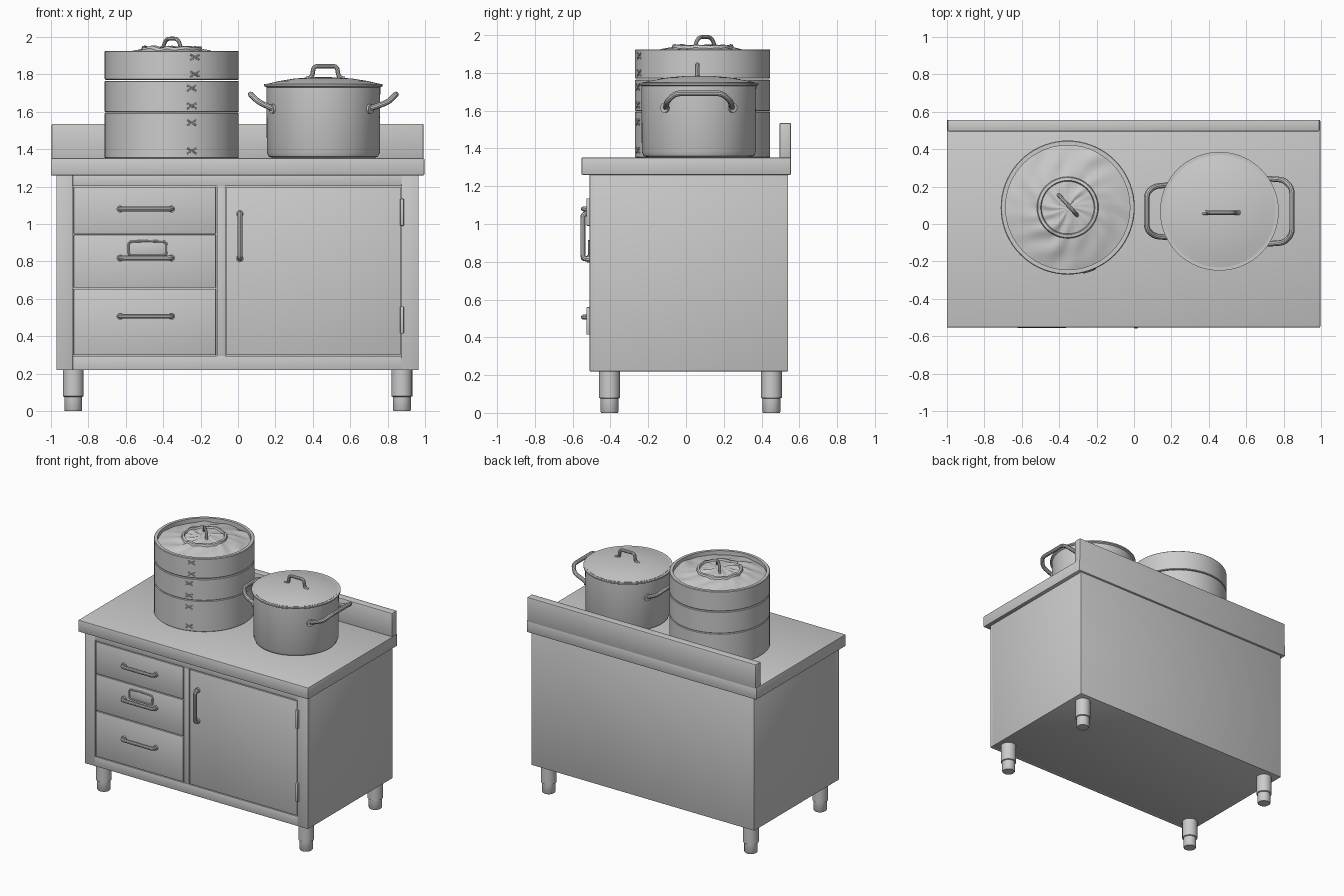
import bpy, bmesh, math, random
from mathutils import Vector

random.seed(4)
if "Cube" in bpy.data.objects:
    bpy.data.objects.remove(bpy.data.objects["Cube"], do_unlink=True)

steel = bpy.data.materials.new("light_grey")
steel.use_nodes = True
GREY = (0.6, 0.6, 0.6, 1)
steel.diffuse_color = GREY
steel.node_tree.nodes["Principled BSDF"].inputs["Base Color"].default_value = GREY


def finish(name, bm, smooth=False):
    bmesh.ops.recalc_face_normals(bm, faces=bm.faces)
    mesh = bpy.data.meshes.new(name)
    bm.to_mesh(mesh)
    bm.free()
    mesh.materials.append(steel)
    obj = bpy.data.objects.new(name, mesh)
    bpy.context.collection.objects.link(obj)
    if smooth:
        bpy.ops.object.select_all(action="DESELECT")
        obj.select_set(True)
        bpy.context.view_layer.objects.active = obj
        bpy.ops.object.shade_smooth_by_angle(angle=math.radians(35))
    return obj


def box(name, x, y, z, bevel=0.005):
    bm = bmesh.new()
    bmesh.ops.create_cube(bm, size=1)
    for v in bm.verts:
        v.co = [a + (b - a) * (c + 0.5) for (a, b), c in zip((x, y, z), v.co)]
    if bevel:
        bmesh.ops.bevel(bm, geom=bm.edges[:], offset=bevel, segments=2,
                        profile=0.5, affect="EDGES")
    return finish(name, bm, True)


def lathe(name, profile, x, y, sides=64, lift=None):
    """Turn (radius, height) points around a vertical axis at x, y."""
    bm = bmesh.new()
    rings = []
    for r, z in profile:
        if r == 0:
            rings.append([bm.verts.new((x, y, z))] * sides)
            continue
        ring = []
        for i in range(sides):
            a = math.tau * i / sides
            dz = lift(r, a) if lift else 0
            ring.append(bm.verts.new((x + r * math.cos(a), y + r * math.sin(a), z + dz)))
        rings.append(ring)
    for low, high in zip(rings, rings[1:]):
        for i in range(sides):
            j = (i + 1) % sides
            corners = list(dict.fromkeys((low[i], low[j], high[j], high[i])))
            if len(corners) > 2:
                bm.faces.new(corners)
    return finish(name, bm, True)


def rounded(points, radius, steps=5):
    """Replace the inner corners of a path with short arcs."""
    pts = [Vector(p) for p in points]
    out = [pts[0]]
    for a, b, c in zip(pts, pts[1:], pts[2:]):
        s, e = b + (a - b).normalized() * radius, b + (c - b).normalized() * radius
        for k in range(steps + 1):
            t = k / steps
            out.append(s * (1 - t) ** 2 + b * 2 * t * (1 - t) + e * t * t)
    return out + [pts[-1]]


def tube(name, points, r, corner=0, sides=10):
    pts = rounded(points, corner) if corner else [Vector(p) for p in points]
    bm = bmesh.new()
    rings = []
    for i, p in enumerate(pts):
        d = (pts[min(i + 1, len(pts) - 1)] - pts[max(i - 1, 0)]).normalized()
        if i == 0:
            u = d.orthogonal().normalized()
        u = (u - d * u.dot(d)).normalized()
        w = d.cross(u)
        angles = [math.tau * k / sides for k in range(sides)]
        rings.append([bm.verts.new(p + (u * math.cos(a) + w * math.sin(a)) * r)
                      for a in angles])
    for low, high in zip(rings, rings[1:]):
        for k in range(sides):
            j = (k + 1) % sides
            bm.faces.new((low[k], low[j], high[j], high[k]))
    bm.faces.new(rings[0])
    bm.faces.new(rings[-1])
    return finish(name, bm, True)


# Cabinet carcass with shallow openings for the fronts
FRONT, BACK, LOW, HIGH = -0.51, 0.54, 0.22, 1.265
DEEP = FRONT + 0.02
box("cabinet_body", (-0.97, 0.965), (DEEP, BACK), (LOW, HIGH), 0.003)
for name, x, z in (
        ("left_stile", (-0.97, -0.883), (LOW, HIGH)),
        ("centre_stile", (-0.113, -0.067), (0.295, 1.203)),
        ("right_stile", (0.873, 0.965), (LOW, HIGH)),
        ("bottom_rail", (-0.883, 0.873), (LOW, 0.295)),
        ("top_rail", (-0.883, 0.873), (1.203, HIGH))):
    box(name, x, (FRONT, DEEP + 0.01), z, 0.002)

# Drawer fronts, handles and door
for name, z, grip in (("top_drawer", (0.949, 1.198), 1.08),
                      ("middle_drawer", (0.660, 0.943), 0.818),
                      ("bottom_drawer", (0.300, 0.654), 0.507)):
    box(name, (-0.878, -0.118), (FRONT, DEEP + 0.01), z, 0.003)
    tube(name + "_handle", [(-0.63, FRONT, grip), (-0.63, -0.543, grip),
                            (-0.355, -0.543, grip), (-0.355, FRONT, grip)], 0.013, 0.018)
    for x in (-0.63, -0.355):
        tube(name + "_handle_foot", [(x, FRONT + 0.004, grip), (x, -0.525, grip)], 0.019)
box("door", (-0.062, 0.868), (FRONT, DEEP + 0.01), (0.300, 1.198), 0.003)
tube("door_handle", [(0.01, FRONT, 1.055), (0.01, -0.546, 1.055),
                     (0.01, -0.546, 0.815), (0.01, FRONT, 0.815)], 0.014, 0.022)
for z in (1.055, 0.815):
    tube("door_handle_foot", [(0.01, FRONT + 0.004, z), (0.01, -0.525, z)], 0.02)
for z in (0.415, 0.99):
    box("door_hinge", (0.866, 0.886), (-0.527, FRONT + 0.01), (z, z + 0.145), 0.004)

# Label holder on the middle drawer
box("label_plate", (-0.58, -0.385), (-0.514, FRONT + 0.005), (0.835, 0.905), 0.001)
tube("label_frame", [(-0.485, -0.514, 0.91), (-0.585, -0.514, 0.905), (-0.585, -0.514, 0.832),
                     (-0.382, -0.514, 0.832), (-0.382, -0.514, 0.905),
                     (-0.485, -0.514, 0.91)], 0.006, 0.02)

# Worktop and splashback
box("worktop", (-1, 0.995), (-0.553, 0.556), (1.26, 1.352), 0.006)
box("splashback", (-0.995, 0.99), (0.495, 0.556), (1.34, 1.535), 0.006)

# Stepped legs
for x in (-0.88, 0.875):
    for y in (-0.405, 0.452):
        lathe("leg", [(0, 0), (0.044, 0), (0.048, 0.006), (0.048, 0.077),
                      (0.056, 0.08), (0.056, 0.23), (0, 0.23)], x, y, 24)

# Stacked steamer
SX, SY, SR = -0.354, 0.088, 0.358
for name, z0, z1 in (("lower_steamer_ring", 1.352, 1.595),
                     ("upper_steamer_ring", 1.597, 1.765),
                     ("steamer_top_ring", 1.770, 1.925)):
    inner = SR - 0.026
    lathe(name, [(inner, z0), (SR - 0.004, z0), (SR, z0 + 0.004), (SR, z1 - 0.004),
                 (SR - 0.004, z1), (inner, z1), (inner, z0)], SX, SY, 72)
lathe("steamer_floor", [(0, 1.353), (0.34, 1.353), (0.34, 1.36), (0, 1.36)], SX, SY)

# Crumpled woven lid and its loop handle
waves = [(random.randint(5, 17), random.uniform(15, 60), random.uniform(0, 6)) for _ in range(7)]


def crumple(r, a):
    return 0.0016 * min(1, r / 0.1) * sum(math.sin(n * a + f * r + p) for n, f, p in waves)


dome = [(0.336 * (1 - k / 16), 1.893 + 0.053 * math.sin(math.pi / 2 * k / 16)) for k in range(16)]
lathe("steamer_lid", dome + [(0, 1.948)], SX, SY, 72, crumple)
lathe("steamer_lid_band", [(0.165, 1.93), (0.16, 1.945), (0.145, 1.948), (0.14, 1.935)],
      SX, SY, 48, crumple)
tube("steamer_lid_handle", [(-0.402, 0.155, 1.935), (-0.385, 0.135, 1.99),
                            (-0.32, 0.065, 1.99), (-0.303, 0.045, 1.935)], 0.0105, 0.03)

# Crossed stitches on the steamer wall
for x, z in ((-0.23, 1.89), (-0.23, 1.80), (-0.247, 1.725),
             (-0.247, 1.63), (-0.247, 1.54), (-0.247, 1.39)):
    a = math.acos((x - SX) / SR)
    for s in (-1, 1):
        ends = [(SX + SR * math.cos(a + k * 0.07), SY - SR * math.sin(a + k * 0.07), z + s * k * 0.014)
                for k in (-1, 0, 1)]
        tube("stitch", ends, 0.005, 0, 6)

# Cooking pot
PX, PY = 0.456, 0.068
lathe("pot_body", [(0, 1.353), (0.27, 1.353), (0.292, 1.36), (0.302, 1.382), (0.304, 1.73),
                   (0.317, 1.737), (0.317, 1.747), (0.295, 1.747), (0.29, 1.73),
                   (0.29, 1.37), (0, 1.37)], PX, PY, 72)
lathe("pot_lid", [(0.298, 1.735), (0.300, 1.749), (0.285, 1.752), (0.24, 1.763),
                  (0.16, 1.776), (0.08, 1.783), (0, 1.785)], PX, PY, 72)
tube("pot_lid_handle", [(0.365, 0.06, 1.775), (0.395, 0.06, 1.783), (0.405, 0.06, 1.843),
                        (0.528, 0.06, 1.843), (0.538, 0.06, 1.783),
                        (0.568, 0.06, 1.775)], 0.012, 0.02)

# Side handles of the pot, rising outwards
for name, side, half in (("pot_right_handle", -1, 0.14), ("pot_left_handle", 1, 0.175)):
    root = math.sqrt(0.3 ** 2 - half ** 2)
    path = [(PX + side * root, PY - half, 1.615), (PX + side * 0.345, PY - half * 0.96, 1.65),
            (PX + side * 0.388, PY - half * 0.7, 1.692)]
    path += [(x, 2 * PY - y, z) for x, y, z in reversed(path)]
    tube(name, path, 0.015, 0.03)
    for y in (PY - half, PY + half):
        out = Vector((side * root, y - PY, 0)).normalized()
        spot = Vector((PX + side * root, y, 1.615))
        tube(name + "_mount", [spot - out * 0.004, spot + out * 0.014], 0.026, 0, 12)
